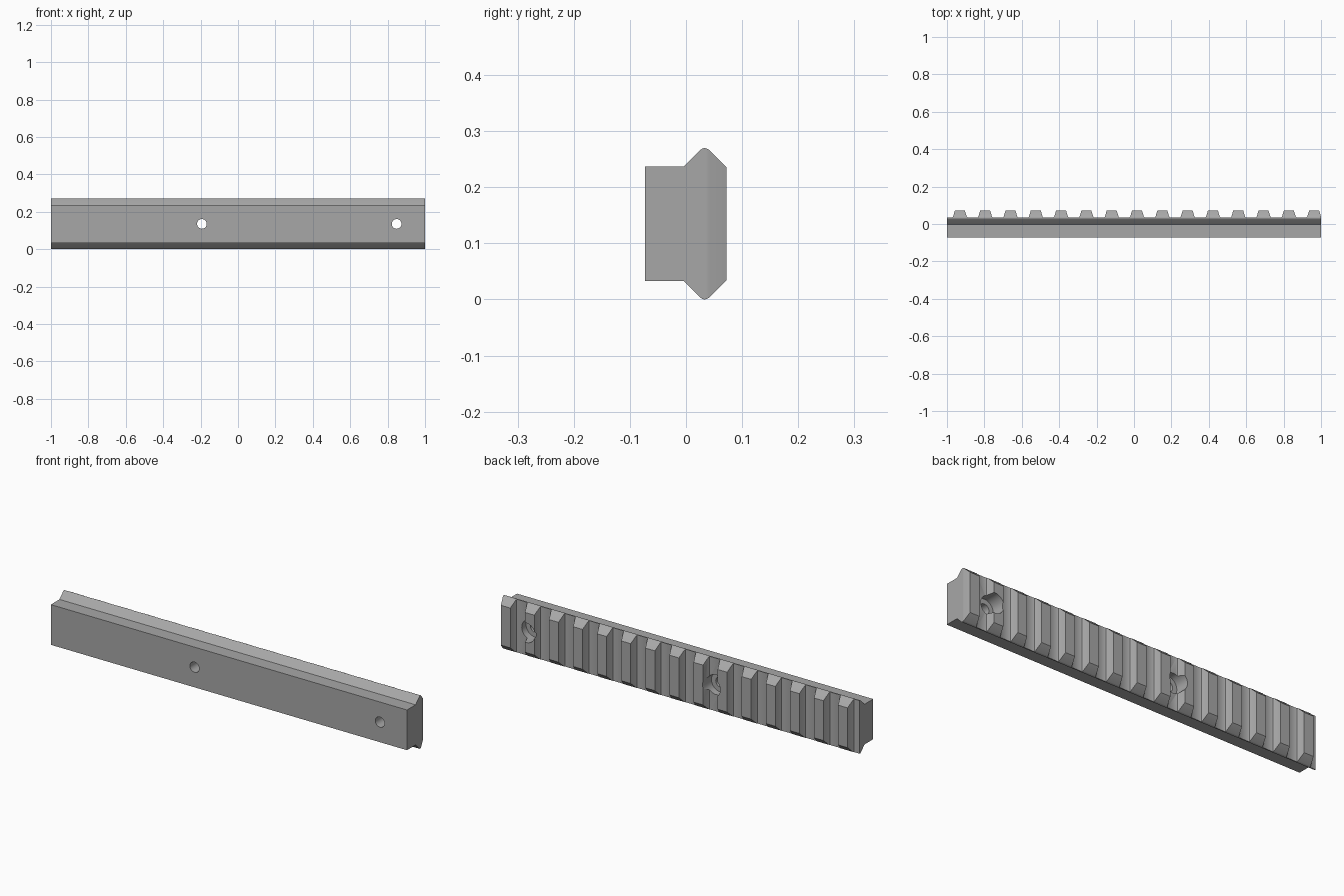
import bpy, bmesh, math
from mathutils import Vector, Matrix

if "Cube" in bpy.data.objects:
    bpy.data.objects.remove(bpy.data.objects["Cube"], do_unlink=True)

grey = bpy.data.materials.new("metal grey")
grey.use_nodes = True
colour = (0.39, 0.39, 0.39, 1)
grey.diffuse_color = colour
grey.node_tree.nodes["Principled BSDF"].inputs["Base Color"].default_value = colour


def finish(bm, name):
    bmesh.ops.recalc_face_normals(bm, faces=bm.faces)
    mesh = bpy.data.meshes.new(name)
    bm.to_mesh(mesh)
    bm.free()
    mesh.materials.append(grey)
    obj = bpy.data.objects.new(name, mesh)
    bpy.context.collection.objects.link(obj)
    return obj


def prism(name, points, direction):
    bm = bmesh.new()
    face = bm.faces.new([bm.verts.new(p) for p in points])
    new = bmesh.ops.extrude_face_region(bm, geom=[face])["geom"]
    verts = [v for v in new if isinstance(v, bmesh.types.BMVert)]
    bmesh.ops.translate(bm, verts=verts, vec=Vector(direction))
    return finish(bm, name)


def cylinder_y(name, x, radius, y0, y1):
    bm = bmesh.new()
    place = Matrix.Translation((x, (y0 + y1) / 2, MID)) @ Matrix.Rotation(math.pi / 2, 4, "X")
    bmesh.ops.create_cone(bm, cap_ends=True, segments=32, radius1=radius,
                          radius2=radius, depth=y1 - y0, matrix=place)
    return finish(bm, name)


def cut(obj, tool, operation):
    mod = obj.modifiers.new("cut", "BOOLEAN")
    mod.operation, mod.solver, mod.object = operation, "EXACT", tool
    bpy.context.view_layer.objects.active = obj
    bpy.ops.object.modifier_apply(modifier=mod.name)
    bpy.data.objects.remove(tool, do_unlink=True)


MID = 0.135
FLOOR = 0.035

# Rail cross-section, mirrored top to bottom
half = [(-0.073, 0.033), (-0.004, 0.033), (0.025, 0.004), (0.029, 0.001),
        (0.033, 0), (0.037, 0.001), (0.041, 0.003), (0.072, 0.034)]
section = half + [(y, 2 * MID - z) for y, z in reversed(half)]
rail = prism("rail", [(-1, y, z) for y, z in section], (2, 0, 0))

# Plan outline with a row of filleted teeth along the back
plan = [(1, -0.2), (-1, -0.2), (-1, FLOOR)]
flank = [(0.0415, FLOOR), (0.038, 0.037), (0.036, 0.041), (0.026, 0.1 - 0.026)]
for i in range(15):
    centre = -0.931 + i * 0.1353
    plan += [(centre - w, y) for w, y in flank]
    plan += [(min(centre + w, 1), y) for w, y in reversed(flank)]
teeth = prism("teeth_plan", [(x, y, -0.1) for x, y in plan], (0, 0, 0.5))
cut(rail, teeth, "INTERSECT")

# Two counterbored screw holes
for x in (-0.193, 0.848):
    cut(rail, cylinder_y("screw_hole", x, 0.026, -0.2, 0.2), "DIFFERENCE")
    cut(rail, cylinder_y("counterbore", x, 0.05, 0.0, 0.2), "DIFFERENCE")

bpy.ops.object.select_all(action="DESELECT")
rail.select_set(True)
bpy.context.view_layer.objects.active = rail
bpy.ops.object.shade_smooth_by_angle(angle=math.radians(30))
